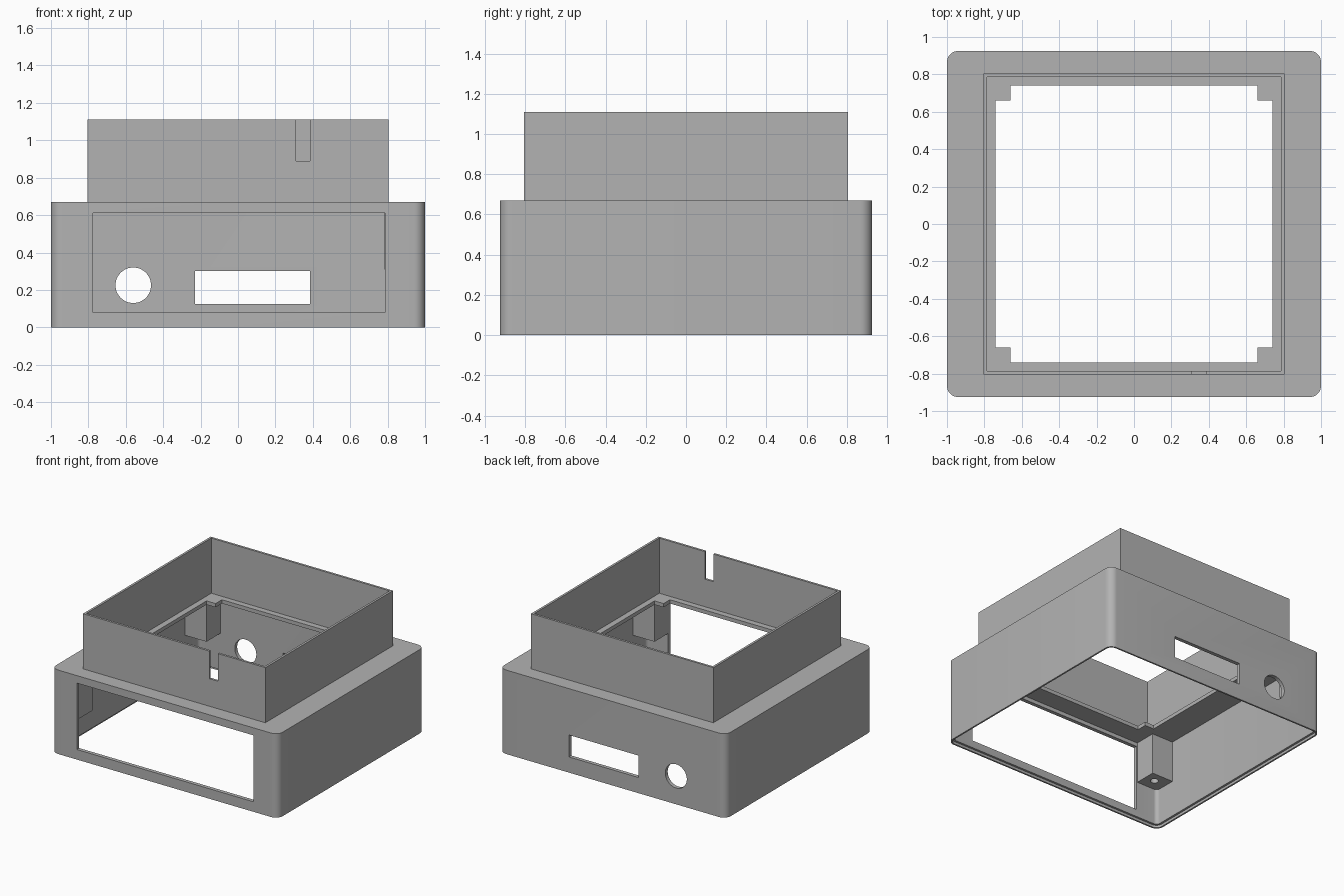
import bpy, bmesh
from math import cos, sin, pi, radians

if "Cube" in bpy.data.objects:
    bpy.data.objects.remove(bpy.data.objects["Cube"], do_unlink=True)

# Material
grey = bpy.data.materials.new("plain_grey")
grey.use_nodes = True
grey.diffuse_color = (0.45, 0.45, 0.45, 1)
grey.node_tree.nodes["Principled BSDF"].inputs["Base Color"].default_value = (0.45, 0.45, 0.45, 1)


def prism(name, outline, z0, z1):
    """Extrude an xy outline from z0 to z1."""
    bm = bmesh.new()
    face = bm.faces.new([bm.verts.new((x, y, z0)) for x, y in outline])
    up = bmesh.ops.extrude_face_region(bm, geom=[face])["geom"]
    for v in up:
        if isinstance(v, bmesh.types.BMVert):
            v.co.z = z1
    bmesh.ops.recalc_face_normals(bm, faces=bm.faces)
    mesh = bpy.data.meshes.new(name)
    bm.to_mesh(mesh)
    bm.free()
    mesh.materials.append(grey)
    ob = bpy.data.objects.new(name, mesh)
    bpy.context.collection.objects.link(ob)
    return ob


def rounded(hx, hy, r, n=8):
    """Outline of a rounded rectangle with half sizes hx, hy."""
    pts = []
    for q, (sx, sy) in enumerate([(1, 1), (-1, 1), (-1, -1), (1, -1)]):
        for i in range(n + 1):
            a = (q + i / n) * pi / 2
            pts.append((sx * (hx - r) + r * cos(a), sy * (hy - r) + r * sin(a)))
    return pts


def box(name, x0, x1, y0, y1, z0, z1):
    return prism(name, [(x0, y0), (x1, y0), (x1, y1), (x0, y1)], z0, z1)


def cylinder(name, x, y, r, z0, z1, n=32):
    ring = [(x + r * cos(2 * pi * i / n), y + r * sin(2 * pi * i / n)) for i in range(n)]
    return prism(name, ring, z0, z1)


def cut(target, *cutters):
    """Subtract each cutter, then discard it."""
    bpy.context.view_layer.objects.active = target
    for c in cutters:
        mod = target.modifiers.new("cut", 'BOOLEAN')
        mod.operation, mod.solver, mod.object = 'DIFFERENCE', 'EXACT', c
        bpy.ops.object.modifier_apply(modifier=mod.name)
        bpy.data.objects.remove(c, do_unlink=True)


HX, HY, TOP, WALL = 1.0, 0.925, 0.67, 0.03

# Lower housing: rounded shell, open below, with a stepped bottom rim
housing = prism("lower_housing", rounded(HX, HY, 0.06), 0, TOP)
port = cylinder("round_port", 0, 0, 0.095, -0.1, 0.1, 48)
port.rotation_euler.x = pi / 2
port.location = (-0.56, HY, 0.225)
bpy.context.view_layer.update()
cut(housing,
    prism("cavity", rounded(HX - WALL, HY - WALL, 0.03), -0.1, TOP - WALL),
    prism("rim_step", rounded(HX - 0.013, HY - 0.013, 0.047), -0.1, 0.02),
    box("top_opening_x", -0.74, 0.74, -0.66, 0.66, 0.5, 0.8),
    box("top_opening_y", -0.66, 0.66, -0.74, 0.74, 0.5, 0.8),
    box("front_window", -0.775, 0.785, -1.1, -0.8, 0.08, 0.61),
    box("back_slot", -0.23, 0.385, 0.8, 1.1, 0.125, 0.30),
    port)

# Upper collar: thin square wall with a notch in the front edge
collar = box("upper_collar", -0.805, 0.805, -0.805, 0.805, TOP - 0.005, 1.11)
cut(collar,
    box("collar_bore", -0.787, 0.787, -0.787, 0.787, 0.5, 1.2),
    box("cable_notch", 0.31, 0.385, -0.9, -0.7, 0.89, 1.2))

# Screw posts hanging under the top in each corner
posts = []
for side, sx in (("left", 1), ("right", -1)):
    for end, sy in (("front", -1), ("back", 1)):
        xs = sorted((sx * 0.782, sx * 0.975))
        ys = sorted((sy * 0.72, sy * 0.9))
        post = box(f"{end}_{side}_screw_post", *xs, *ys, 0.31, TOP - WALL + 0.005)
        cut(post, cylinder("screw_hole", sx * 0.865, sy * 0.80, 0.03, 0.2, 0.5, 24))
        posts.append(post)

# Smooth the rounded corners and holes, keep the edges sharp
bpy.ops.object.select_all(action='DESELECT')
for ob in [housing, collar] + posts:
    ob.select_set(True)
bpy.context.view_layer.objects.active = housing
bpy.ops.object.shade_smooth_by_angle(angle=radians(30))
